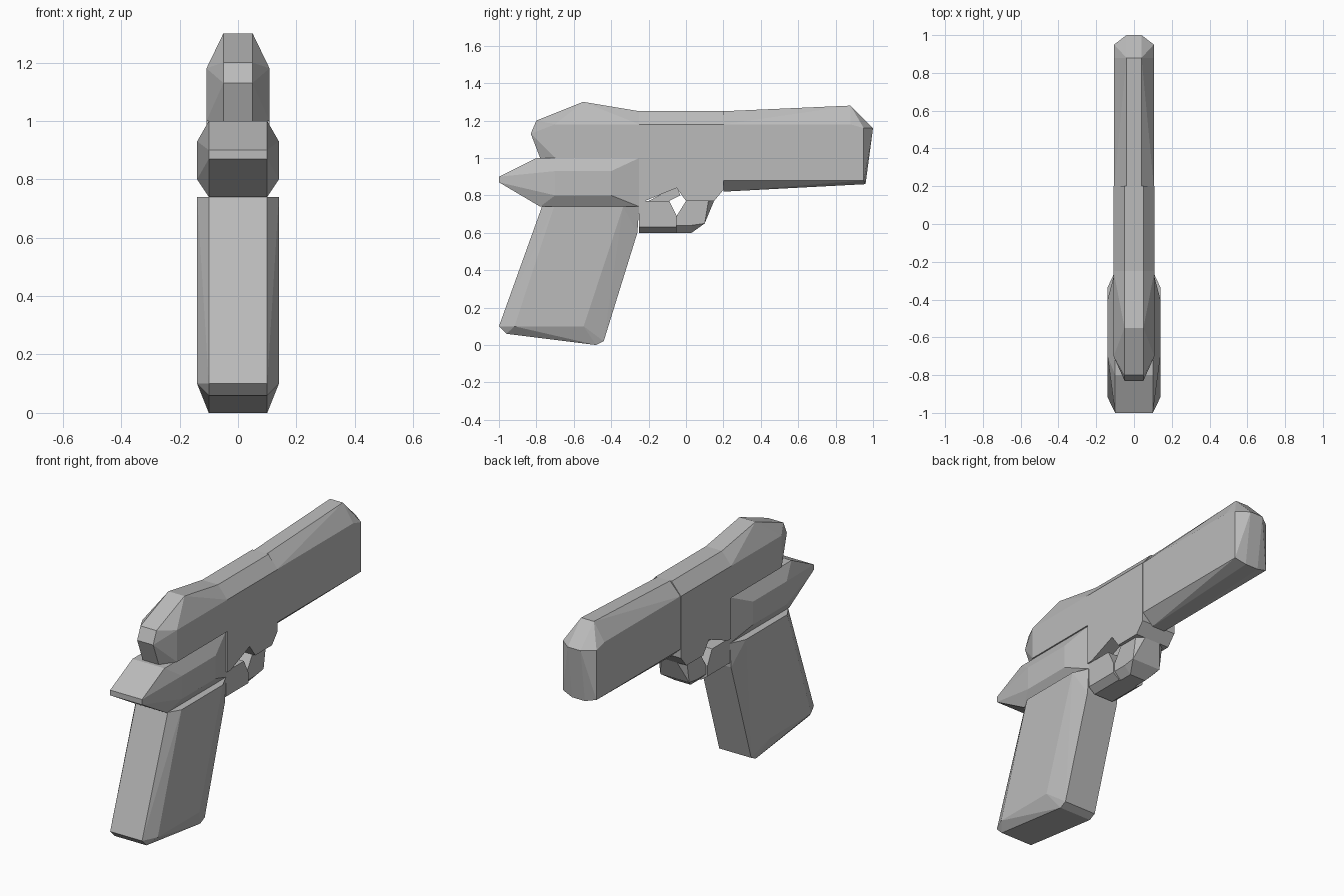
import bpy, bmesh, math

if "Cube" in bpy.data.objects:
    bpy.data.objects.remove(bpy.data.objects["Cube"], do_unlink=True)

shade = 0.5
gray = bpy.data.materials.new("plain gray")
gray.use_nodes = True
gray.diffuse_color = (shade, shade, shade, 1)
gray.node_tree.nodes["Principled BSDF"].inputs["Base Color"].default_value = gray.diffuse_color


def clamp(value, lowest, highest):
    return max(lowest, min(highest, value))


def faceted_part(name, profile, rim, side, back=-2, front=2, bottom=-2, top=2, lean=0):
    """Convex solid from a (y, z) profile.

    The profile is 'rim' wide each way; the flat cheeks, 'side' wide each way,
    are the same profile clamped to the back/front/bottom/top limits.
    'lean' slants the back and front limits along the height.
    """
    bm = bmesh.new()
    for y, z in profile:
        cheek_z = clamp(z, bottom, top)
        cheek_y = clamp(y - lean * z, back, front) + lean * cheek_z
        for sign in (-1, 1):
            bm.verts.new((sign * rim, y, z))
            bm.verts.new((sign * side, cheek_y, cheek_z))
    bmesh.ops.remove_doubles(bm, verts=bm.verts[:], dist=0.001)
    hull = bmesh.ops.convex_hull(bm, input=bm.verts[:])
    unused = {item for item in hull["geom_interior"] + hull["geom_unused"]
              if isinstance(item, bmesh.types.BMVert)}
    bmesh.ops.delete(bm, geom=list(unused), context="VERTS")
    bmesh.ops.dissolve_limit(bm, angle_limit=math.radians(1),
                             verts=bm.verts[:], edges=bm.edges[:])
    bmesh.ops.recalc_face_normals(bm, faces=bm.faces[:])
    mesh = bpy.data.meshes.new(name)
    bm.to_mesh(mesh)
    bm.free()
    mesh.materials.append(gray)
    bpy.context.collection.objects.link(bpy.data.objects.new(name, mesh))


# Shared heights and joints
shoulder = 1.18
deck = 1.25
guard_top = 0.77
joint = -0.05
grip_top = 0.74
frame_back = -0.25
body_side = 0.108

# Long front slide with a pointed muzzle
faceted_part("slide_front",
             [(0.2, 0.82), (0.2, deck), (0.88, 1.28), (1, 1.16), (0.96, 0.86)],
             rim=0.04, side=0.105, front=0.95, bottom=0.88, top=shoulder)

# Raised rear slide
faceted_part("slide_rear",
             [(-0.78, 1), (-0.83, 1.13), (-0.8, 1.2), (-0.55, 1.3),
              (frame_back, deck), (frame_back, 1)],
             rim=0.05, side=body_side, back=-0.7, top=shoulder)

# Middle of the frame, split above the trigger opening
faceted_part("frame_rear",
             [(frame_back, guard_top), (frame_back, deck), (joint, deck),
              (joint, 0.84), (-0.22, guard_top)],
             rim=0.05, side=body_side, top=shoulder)
faceted_part("frame_front",
             [(joint, 0.84), (joint, deck), (0.2, deck), (0.2, 0.83),
              (0.15, guard_top), (0, guard_top)],
             rim=0.05, side=body_side, top=shoulder)

# Short trigger in the opening
faceted_part("trigger",
             [(-0.2, guard_top), (-0.09, guard_top), (-0.03, 0.8), (joint, 0.85)],
             rim=0.02, side=0.03)

# Trigger guard, rear block and curved front
faceted_part("guard_rear",
             [(frame_back, guard_top), (frame_back, 0.6), (joint, 0.6),
              (joint, 0.69), (-0.09, guard_top)],
             rim=0.06, side=0.1, bottom=0.63)
faceted_part("guard_front",
             [(joint, 0.6), (joint, 0.69), (0, guard_top), (0.15, guard_top),
              (0.1, 0.65), (0.03, 0.6)],
             rim=0.05, side=0.09, front=0.12, bottom=0.64)

# Flared block and tang above the grip
faceted_part("tang",
             [(-0.8, 1), (-1, 0.9), (-1, 0.87), (-0.78, grip_top),
              (frame_back, grip_top), (frame_back, 1)],
             rim=0.1, side=0.14, back=-0.7, front=-0.4, bottom=0.8, top=0.93)

# Slanted grip with a chamfered base
faceted_part("grip",
             [(-0.77, grip_top), (-1, 0.1), (-0.96, 0.06), (-0.48, 0),
              (-0.44, 0.02), (-0.26, 0.6), (frame_back, grip_top)],
             rim=0.1, side=0.14, back=-0.95, front=-0.58, bottom=0.1, lean=0.33)
